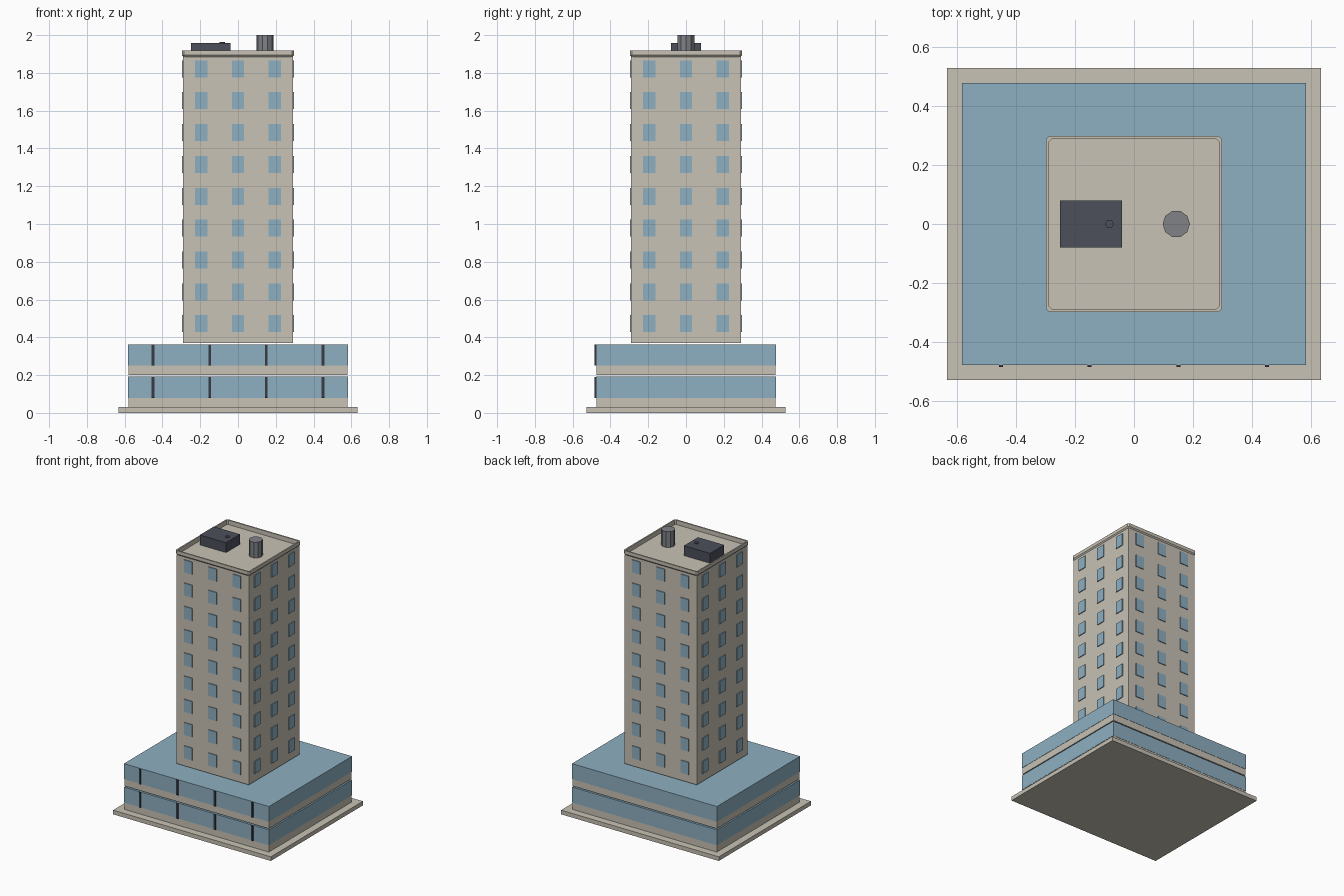
import bpy, bmesh, math
from mathutils import Matrix, Vector

cube = bpy.data.objects.get("Cube")
if cube:
    bpy.data.objects.remove(cube, do_unlink=True)


def material(name, rgb):
    """Flat material from 0-255 sRGB values."""
    col = [((c / 255 + 0.055) / 1.055) ** 2.4 for c in rgb] + [1.0]
    m = bpy.data.materials.new(name)
    m.use_nodes = True
    m.diffuse_color = col
    m.node_tree.nodes["Principled BSDF"].inputs["Base Color"].default_value = col
    return m


STONE = material("warm stone", (200, 194, 181))
GLASS = material("blue glass", (141, 175, 193))
DARK = material("dark metal", (76, 79, 91))
FRAME = material("mullion black", (56, 59, 68))
STEEL = material("grey steel", (128, 130, 135))


def finish(name, bm, mat):
    bmesh.ops.recalc_face_normals(bm, faces=bm.faces)
    mesh = bpy.data.meshes.new(name)
    bm.to_mesh(mesh)
    bm.free()
    mesh.materials.append(mat)
    ob = bpy.data.objects.new(name, mesh)
    bpy.context.collection.objects.link(ob)
    return ob


def add_box(bm, lo, hi):
    lo, hi = Vector(lo), Vector(hi)
    mat = Matrix.Translation((lo + hi) / 2) @ Matrix.Diagonal((*(hi - lo), 1))
    return bmesh.ops.create_cube(bm, size=1, matrix=mat)["verts"]


def block(name, hx, hy, z0, z1, mat, cx=0):
    bm = bmesh.new()
    add_box(bm, (cx - hx, -hy, z0), (cx + hx, hy, z1))
    return finish(name, bm, mat)


def prism(name, sides, radius, x, z0, z1, mat):
    bm = bmesh.new()
    place = Matrix.Translation((x, 0, (z0 + z1) / 2)) @ Matrix.Rotation(math.pi / 2, 4, "Z")
    bmesh.ops.create_cone(bm, cap_ends=True, segments=sides, radius1=radius,
                          radius2=radius, depth=z1 - z0, matrix=place)
    return finish(name, bm, mat)


# Ground slab
block("ground_slab", 0.633, 0.528, 0, 0.03, STONE)

# Two podium storeys: stone base, glass band, front mullions
for label, z in (("lower", 0.03), ("upper", 0.2)):
    block(label + "_podium_wall", 0.58, 0.475, z, z + 0.05, STONE)
    block(label + "_podium_glass", 0.582, 0.477, z + 0.05, z + 0.162, GLASS)
    bm = bmesh.new()
    for x in (-0.45, -0.15, 0.15, 0.45):
        add_box(bm, (x - 0.007, -0.484, z + 0.05), (x + 0.007, -0.47, z + 0.161))
    finish(label + "_podium_mullions", bm, FRAME)

# Tower shaft
WALL, ROOF, STOREY, FIRST = 0.29, 1.886, 0.1687, 0.369
block("tower_wall", WALL, WALL, FIRST, ROOF, STONE)

# Window plates, the same grid on all four sides
bm = bmesh.new()
for side in range(4):
    turn = Matrix.Rotation(side * math.pi / 2, 4, "Z")
    for floor in range(9):
        z = FIRST + floor * STOREY + 0.058
        for x in (-0.195, 0, 0.195):
            verts = add_box(bm, (x - 0.033, -WALL - 0.006, z), (x + 0.033, -WALL + 0.002, z + 0.09))
            bmesh.ops.transform(bm, matrix=turn, verts=verts)
finish("tower_windows", bm, GLASS)

# Parapet frame with clipped corners
bm = bmesh.new()


def outline(half, clip, z):
    pts = []
    for k in range(4):
        turn = Matrix.Rotation(k * math.pi / 2, 3, "Z")
        for p in ((half, half - clip, z), (half - clip, half, z)):
            pts.append(bm.verts.new(turn @ Vector(p)))
    return pts


loops = [outline(0.297, 0.01, ROOF + 0.008), outline(0.297, 0.01, 1.918),
         outline(0.287, 0.008, 1.918), outline(0.287, 0.008, ROOF - 0.002),
         outline(0.289, 0.01, ROOF - 0.002)]
for a, b in zip(loops, loops[1:] + loops[:1]):
    for i in range(8):
        j = (i + 1) % 8
        bm.faces.new((a[i], a[j], b[j], b[i]))
finish("roof_parapet", bm, STONE)

# Rooftop equipment
block("cooling_unit", 0.105, 0.08, ROOF, 1.958, DARK, cx=-0.145)
prism("cooling_unit_cap", 6, 0.015, -0.083, 1.95, 1.964, DARK)
prism("vent_stack", 10, 0.046, 0.143, ROOF, 2.0, STEEL)
